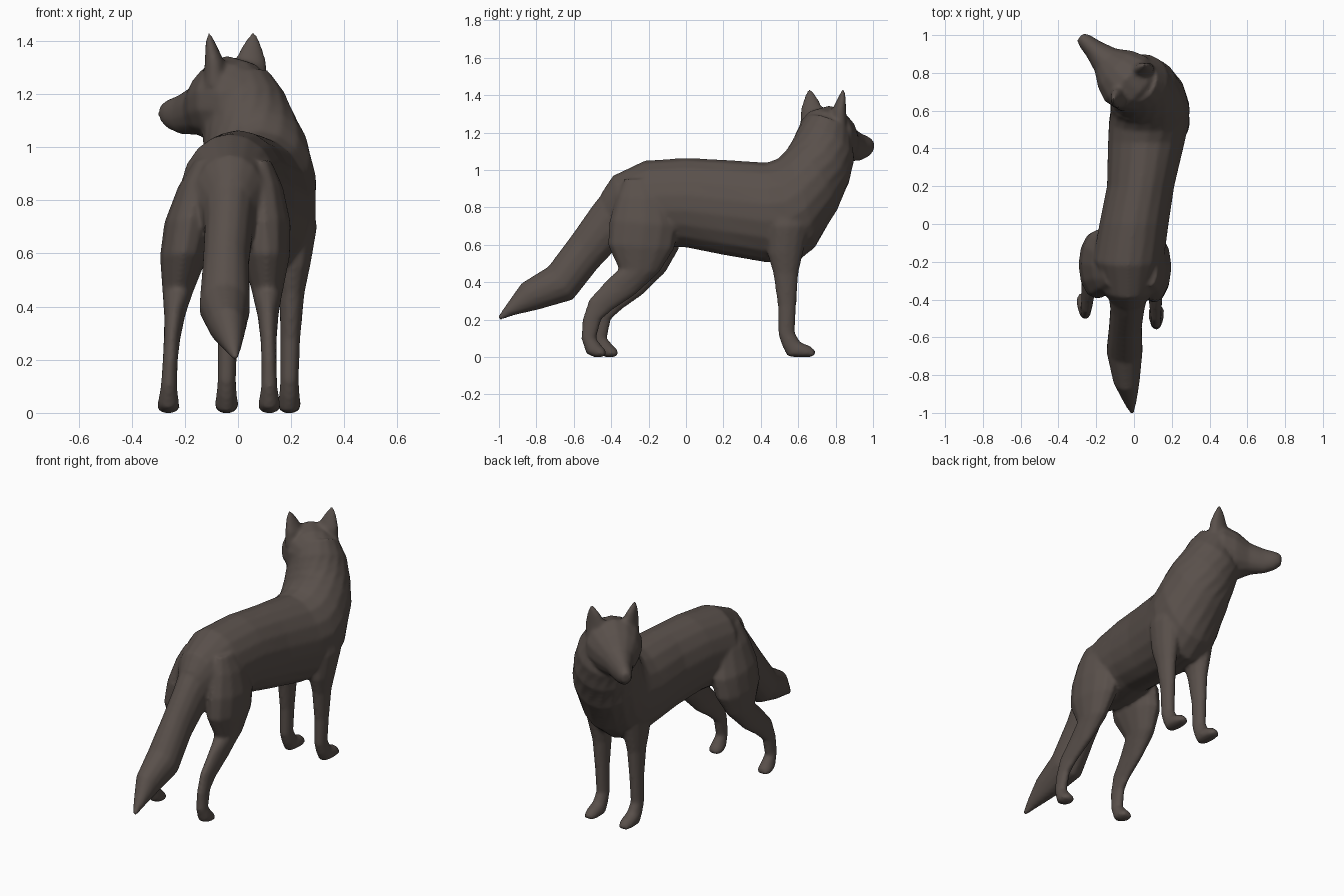
import bpy
import bmesh
import math
from mathutils import Matrix, Vector

default_cube = bpy.data.objects.get("Cube")
if default_cube:
    bpy.data.objects.remove(default_cube, do_unlink=True)

# One dark brown coat colour for the whole animal
coat = bpy.data.materials.new("dark_brown_coat")
coat.use_nodes = True
COAT_COLOUR = (0.1, 0.08, 0.07, 1.0)
coat.diffuse_color = COAT_COLOUR
coat.node_tree.nodes["Principled BSDF"].inputs["Base Color"].default_value = COAT_COLOUR

# All parts are lofted into one mesh so that they can be fused into a single skin
skin = bmesh.new()


def loft(rings, sides=14, place=Matrix.Identity(4)):
    """Skin oval rings: (centre x, upper y, upper z, lower y, lower z, half width, yaw in degrees)."""
    loops = []
    for x, upper_y, upper_z, lower_y, lower_z, half_width, *yaw in rings:
        turn = Matrix.Rotation(math.radians(yaw[0] if yaw else 0), 3, "Z")
        upper, lower = Vector((0, upper_y, upper_z)), Vector((0, lower_y, lower_z))
        centre = (upper + lower) / 2 + Vector((x, 0, 0))
        rise = turn @ ((upper - lower) / 2)
        side = turn @ Vector((half_width, 0, 0))
        loop = []
        for i in range(sides):
            angle = math.tau * i / sides
            point = centre + rise * math.cos(angle) + side * math.sin(angle)
            loop.append(skin.verts.new(place @ point))
        loops.append(loop)
    faces = [skin.faces.new(loops[0]), skin.faces.new(loops[-1])]
    for first, second in zip(loops, loops[1:]):
        for i in range(sides):
            j = (i + 1) % sides
            faces.append(skin.faces.new((first[i], first[j], second[j], second[i])))
    bmesh.ops.recalc_face_normals(skin, faces=faces)


# Torso, from the rump through the chest and up the turning neck
loft([
    (-.03, -.45, .88, -.38, .62, .09),
    (-.03, -.39, .97, -.3, .6, .14),
    (-.03, -.22, 1.05, -.15, .59, .19),
    (0, 0, 1.065, 0, .585, .185),
    (.035, .2, 1.055, .2, .545, .18),
    (.065, .43, 1.04, .43, .505, .205),
    (.08, .49, 1.06, .59, .505, .215),
    (.085, .53, 1.1, .69, .585, .212, 5),
    (.07, .55, 1.13, .805, .78, .202, 15),
    (.045, .575, 1.17, .865, .92, .185, 30),
    (.02, .6, 1.23, .89, 1.03, .17, 42),
    (0, .65, 1.3, .87, 1.13, .135, 47),
], sides=18)

# Head, modelled facing forward and then turned to the side
head_turn = Matrix.Translation((-.03, .755, 0)) @ Matrix.Rotation(math.radians(47), 4, "Z")
loft([
    (0, -.13, 1.28, -.13, 1.08, .1),
    (0, -.08, 1.325, -.08, 1.02, .145),
    (0, .02, 1.345, .02, 1.01, .165),
    (0, .1, 1.3, .09, 1.025, .135),
    (0, .17, 1.235, .16, 1.045, .084),
    (0, .25, 1.2, .25, 1.048, .055),
    (0, .315, 1.18, .31, 1.068, .042),
    (0, .35, 1.16, .345, 1.095, .027),
], place=head_turn)

# Ears: broad cupped bases turned outward, tapering to rounded tips
for side in (1, -1):
    yaw = -38 * side
    loft([
        (side * .088, .04, 1.23, -.06, 1.23, .075, yaw),
        (side * .098, .025, 1.32, -.05, 1.32, .062, yaw),
        (side * .112, .015, 1.38, -.03, 1.38, .038, yaw),
        (side * .12, .005, 1.415, -.018, 1.415, .019, yaw),
        (side * .124, 0, 1.432, -.012, 1.432, .008, yaw),
    ], place=head_turn)

# Bushy tail hanging down behind the rump
loft([
    (-.03, -.39, .95, -.3, .64, .11),
    (-.035, -.5, .81, -.39, .56, .092),
    (-.045, -.605, .66, -.47, .475, .088),
    (-.05, -.735, .485, -.605, .305, .097),
    (-.04, -.88, .395, -.78, .255, .071),
    (-.02, -.965, .275, -.93, .22, .033),
    (-.01, -1.008, .213, -.995, .195, .01),
])

# Limb outlines: front y, front z, back y, back z, half width
FRONT_LEG = [
    (.62, .87, .48, .87, .045), (.66, .7, .43, .7, .083),
    (.63, .57, .435, .55, .066), (.602, .45, .465, .45, .048),
    (.59, .28, .49, .28, .038), (.582, .13, .493, .12, .035),
    (.613, .078, .513, .06, .039), (.663, .06, .543, .002, .045),
    (.69, .038, .6, -.002, .04), (.694, .016, .67, 0, .028),
]
HIND_LEG = [
    (-.16, .95, -.33, .95, .035), (-.08, .84, -.37, .86, .075),
    (-.04, .7, -.41, .73, .098), (-.06, .58, -.42, .6, .09),
    (-.14, .455, -.36, .47, .06), (-.267, .335, -.435, .4, .04),
    (-.397, .247, -.52, .308, .031), (-.452, .2, -.555, .2, .029),
    (-.48, .1, -.561, .1, .031), (-.452, .062, -.533, .017, .041),
    (-.432, .042, -.49, -.002, .043), (-.425, .016, -.445, 0, .03),
]


def leg(outline, top_x, foot_x, step=0):
    """Slant a limb from top_x to foot_x and move its foot forward by step."""
    height = outline[0][1]
    rings = []
    for front_y, front_z, back_y, back_z, half_width in outline:
        drop = min(1, max(0, 1 - (front_z + back_z) / 2 / height))
        x = top_x + (foot_x - top_x) * math.sin(drop * math.pi / 2)
        shift = step * drop
        rings.append((x, front_y + shift, front_z, back_y + shift, back_z, half_width))
    loft(rings, sides=12)


# Front pair, then hind pair with one foot a step ahead
leg(FRONT_LEG, .225, .193)
leg(FRONT_LEG, -.015, -.043)
leg(HIND_LEG, .09, .118)
leg(HIND_LEG, -.13, -.262, step=.065)

# Fuse the overlapping parts into one smooth skin
mesh = bpy.data.meshes.new("body_skin")
skin.to_mesh(mesh)
skin.free()
mesh.materials.append(coat)
body = bpy.data.objects.new("body_skin", mesh)
bpy.context.collection.objects.link(body)
fuse = body.modifiers.new("fuse_parts", "REMESH")
fuse.mode = "VOXEL"
fuse.voxel_size = 0.01
fuse.use_smooth_shade = True
soften = body.modifiers.new("soften_joins", "SMOOTH")
soften.factor = 0.5
soften.iterations = 8
